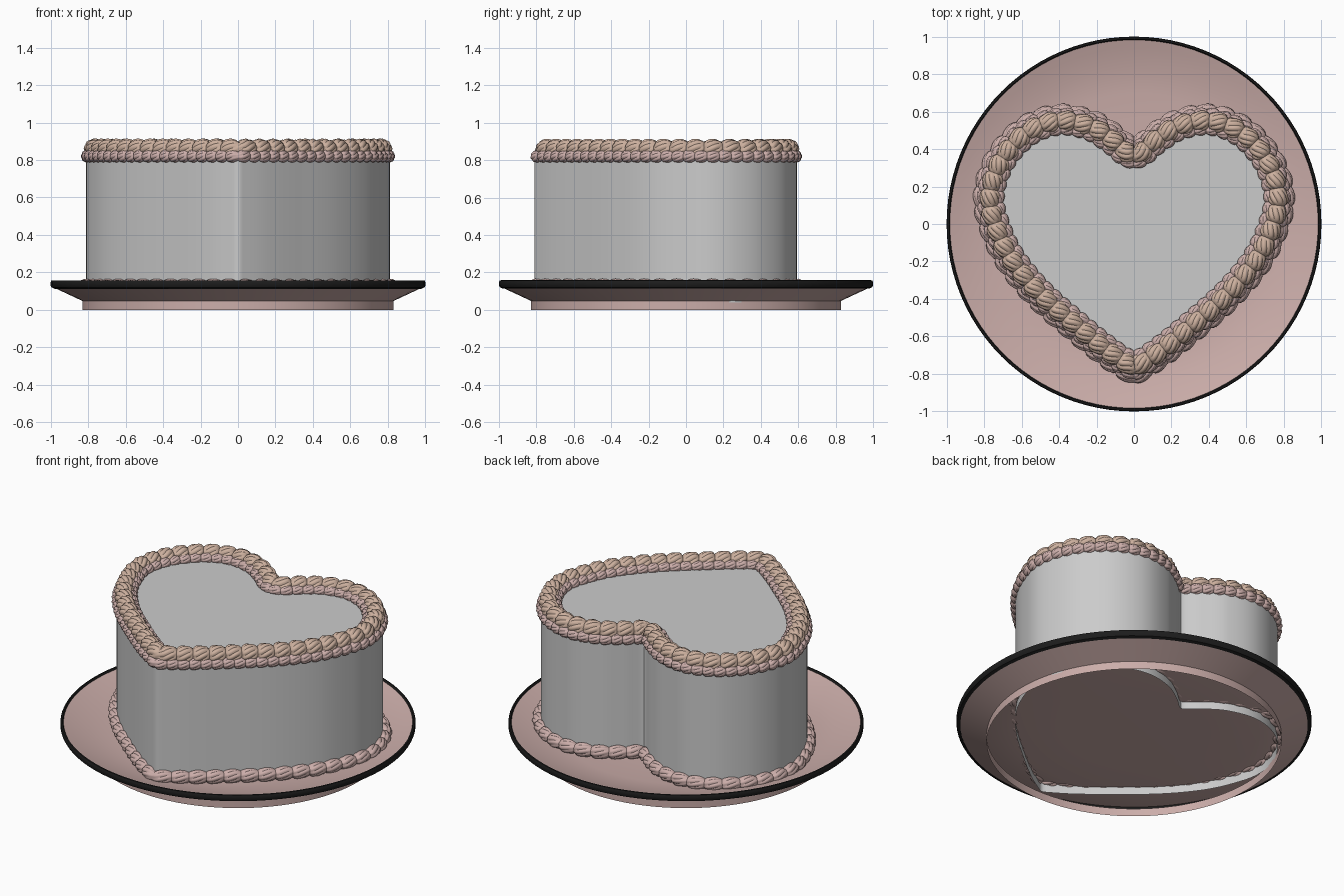
import bpy, bmesh, math
from mathutils import Vector

if "Cube" in bpy.data.objects:
    bpy.data.objects.remove(bpy.data.objects["Cube"])


def material(name, rgb):
    m = bpy.data.materials.new(name)
    m.diffuse_color = (*rgb, 1)
    m.use_nodes = True
    m.node_tree.nodes["Principled BSDF"].inputs["Base Color"].default_value = m.diffuse_color
    return m


PINK = material("pink", (0.60, 0.42, 0.40))
TAN = material("tan", (0.60, 0.43, 0.34))
BLACK = material("black", (0.012, 0.012, 0.012))


def make(name, verts, faces, mat=None, angle=35, recalc=True):
    me = bpy.data.meshes.new(name)
    me.from_pydata(verts, [], faces)
    bm = bmesh.new()
    bm.from_mesh(me)
    bmesh.ops.remove_doubles(bm, verts=bm.verts, dist=1e-5)
    if recalc:
        bmesh.ops.recalc_face_normals(bm, faces=bm.faces)
    bm.to_mesh(me)
    bm.free()
    me.shade_smooth()
    me.set_sharp_from_angle(angle=math.radians(angle))
    if mat:
        me.materials.append(mat)
    ob = bpy.data.objects.new(name, me)
    bpy.context.collection.objects.link(ob)
    return ob


def lathe(name, profile, mat, n=96):
    k = len(profile)
    verts = [(r * math.cos(2 * math.pi * i / n), r * math.sin(2 * math.pi * i / n), z)
             for i in range(n) for r, z in profile]
    faces = [(i * k + j, (i + 1) % n * k + j, (i + 1) % n * k + j + 1, i * k + j + 1)
             for i in range(n) for j in range(k - 1)]
    return make(name, verts, faces, mat, recalc=False)


# Closed path helpers
def resample(pts, n):
    loop = pts + [pts[0]]
    cum = [0]
    for a, b in zip(loop, loop[1:]):
        cum.append(cum[-1] + (b - a).length)
    out, j = [], 0
    for i in range(n):
        d = cum[-1] * i / n
        while cum[j + 1] < d:
            j += 1
        out.append(loop[j].lerp(loop[j + 1], (d - cum[j]) / max(cum[j + 1] - cum[j], 1e-9)))
    return out


def smooth_closed(pts, steps=12):
    out, n = [], len(pts)
    for i in range(n):
        a, b, c, d = (pts[(i + k) % n] for k in (-1, 0, 1, 2))
        ta, tb = (c - a), (d - b)
        seg = (c - b).length
        ta = ta.normalized() * seg
        tb = tb.normalized() * seg
        for s in range(steps):
            t = s / steps
            out.append(b * (2 * t**3 - 3 * t**2 + 1) + ta * (t**3 - 2 * t**2 + t)
                       + c * (3 * t**2 - 2 * t**3) + tb * (t**3 - t**2))
    return out


def offset(pts, d):
    """Positive d moves outward; folded points are dropped."""
    out, n = [], len(pts)
    for i, p in enumerate(pts):
        t = (pts[(i + 1) % n] - pts[i - 1]).normalized()
        q = p + Vector((t.y, -t.x)) * d
        if min((q - o).length for o in pts) > abs(d) * 0.97 - 1e-6:
            out.append(q)
    return out


# Heart outline, counter-clockwise from the front tip
half = [(0.03, -0.797), (0.15, -0.72), (0.32, -0.585), (0.54, -0.39), (0.70, -0.19),
        (0.785, 0.0), (0.81, 0.13), (0.785, 0.27), (0.71, 0.41), (0.575, 0.535),
        (0.40, 0.592), (0.22, 0.56), (0.09, 0.48), (0.02, 0.42)]
ctrl = ([Vector((0, -0.81))] + [Vector(p) for p in half] + [Vector((0, 0.41))]
        + [Vector((-x, y)) for x, y in reversed(half)])
heart = resample(smooth_closed(ctrl), 360)

# Cake body: wall with flat top, open below
n = len(heart)
verts = [(p.x, p.y, z) for z in (0.04, 0.835) for p in heart]
faces = [(i, (i + 1) % n, n + (i + 1) % n, n + i) for i in range(n)]
faces.append(tuple(range(n, 2 * n)))
make("cake_body", verts, faces, recalc=False)

# Plate: open foot ring, flared underside and shallow dished top
lathe("plate", [(0.83, 0), (0.83, 0.048), (0.985, 0.12), (0.99, 0.15), (0.94, 0.135),
                (0.83, 0.105), (0.70, 0.088), (0.4, 0.085), (0.0, 0.085)], PINK)
lathe("plate_rim", [(0.978, 0.113), (0.995, 0.12), (1.0, 0.13), (1.0, 0.148), (0.996, 0.157),
                    (0.988, 0.158), (0.982, 0.147), (0.978, 0.113)], BLACK)


def piping(name, off, z, radius, shells, mat, lobes=8, per=8, twist=0.9):
    """Row of piped shells: fluted, twisted tube swelling once per shell."""
    path = resample(offset(heart, off), shells * per)
    n, k = len(path), lobes * 4
    verts = []
    for i, p in enumerate(path):
        t = (path[(i + 2) % n] - path[i - 2]).normalized()
        side = Vector((t.y, -t.x, 0))
        u = (i % per) / per
        swell = 0.68 + 0.32 * math.sin(math.pi * u ** 0.8) ** 0.7
        for j in range(k):
            a = 2 * math.pi * j / k + twist * u
            flute = 0.88 + 0.12 * abs(math.sin(math.pi * j / 4))
            r = radius * swell * flute
            v = Vector((p.x, p.y, z)) + side * (r * math.cos(a)) + Vector((0, 0, r * math.sin(a)))
            verts.append(v)
    # the last ring of each shell joins the untwisted start of the next one
    shift = round(twist / (2 * math.pi) * k)
    faces = []
    for i in range(n):
        s = shift if i % per == per - 1 else 0
        b = (i + 1) % n
        for j in range(k):
            j2 = (j + 1) % k
            faces.append((i * k + j, i * k + j2, b * k + (j2 + s) % k, b * k + (j + s) % k))
    return make(name, verts, faces, mat, angle=40)


# Piped borders
piping("top_border_large", -0.042, 0.858, 0.056, 50, TAN, lobes=9, per=10, twist=1.05)
piping("top_border_outer", -0.006, 0.82, 0.035, 76, PINK)
piping("top_border_inner", -0.088, 0.848, 0.032, 68, PINK)
piping("base_border", 0.008, 0.124, 0.042, 50, PINK)
